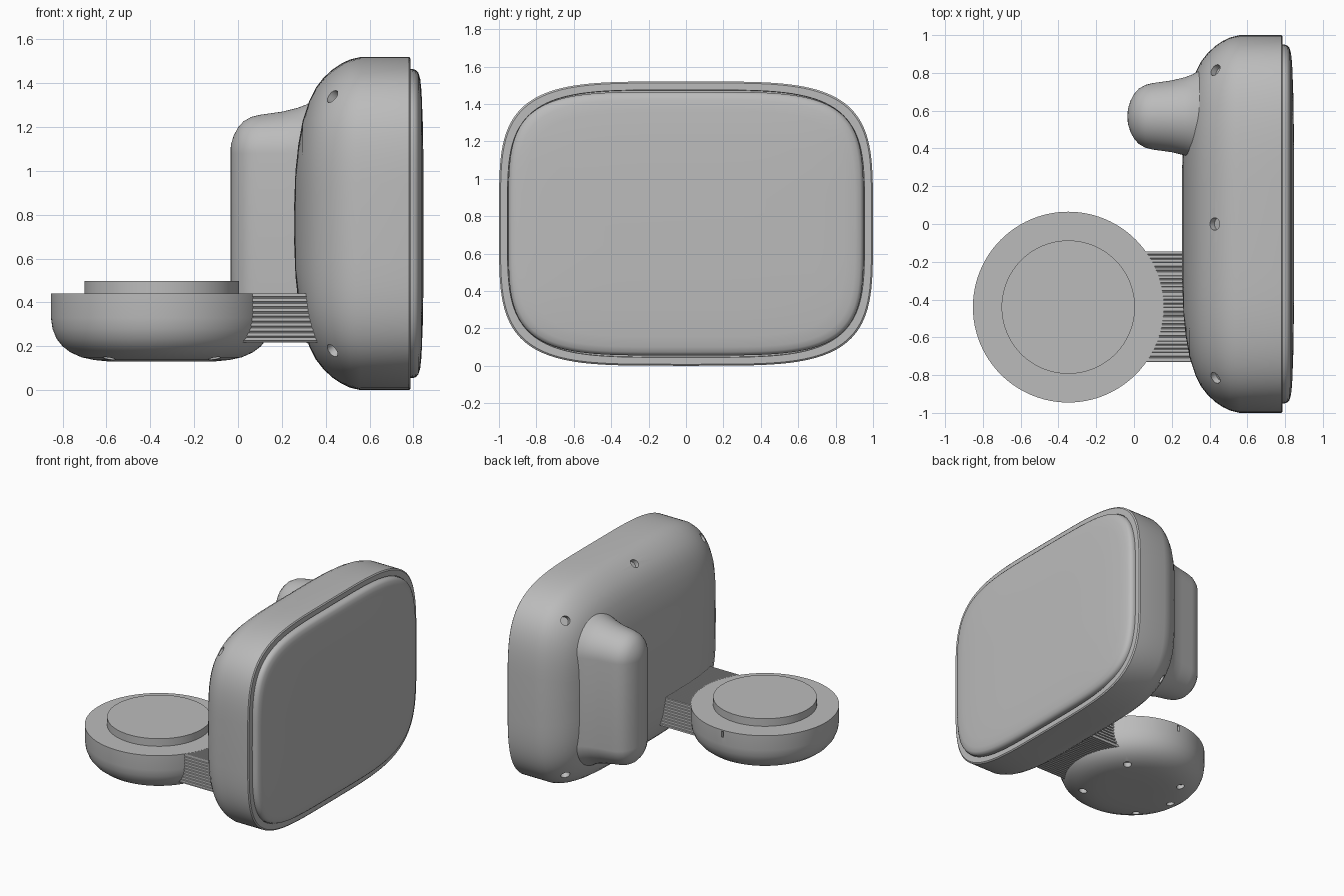
import bpy, bmesh, math
from mathutils import Vector

cube = bpy.data.objects.get("Cube")
if cube:
    bpy.data.objects.remove(cube, do_unlink=True)

grey = bpy.data.materials.new("plain grey")
grey.use_nodes = True
grey.diffuse_color = (0.5, 0.5, 0.5, 1)
grey.node_tree.nodes["Principled BSDF"].inputs["Base Color"].default_value = (0.5, 0.5, 0.5, 1)


def loft(name, rings):
    """Skin a list of equal closed rings and cap both ends."""
    bm = bmesh.new()
    loops = [[bm.verts.new(p) for p in ring] for ring in rings]
    n = len(loops[0])
    for a, b in zip(loops, loops[1:]):
        for i in range(n):
            j = (i + 1) % n
            bm.faces.new((a[i], a[j], b[j], b[i]))
    bm.faces.new(loops[0])
    bm.faces.new(loops[-1])
    bmesh.ops.recalc_face_normals(bm, faces=bm.faces)
    mesh = bpy.data.meshes.new(name)
    bm.to_mesh(mesh)
    bm.free()
    mesh.materials.append(grey)
    obj = bpy.data.objects.new(name, mesh)
    bpy.context.collection.objects.link(obj)
    return obj


def activate(obj):
    bpy.ops.object.select_all(action="DESELECT")
    obj.select_set(True)
    bpy.context.view_layer.objects.active = obj


def smooth(obj, angle=35):
    activate(obj)
    bpy.ops.object.shade_smooth_by_angle(angle=math.radians(angle))


def turn(count, func):
    return [func(2 * math.pi * i / count) for i in range(count)]


def rounded(x, a, b, n):
    """Superellipse ring in the YZ plane, around the middle of the body."""
    def point(t):
        c, s = math.cos(t), math.sin(t)
        return (x, math.copysign(a * abs(c) ** (2 / n), c),
                CZ + math.copysign(b * abs(s) ** (2 / n), s))
    return turn(128, point)


def disc(x, y, z, r):
    return turn(96, lambda t: (x + r * math.cos(t), y + r * math.sin(t), z))


def cut(obj, cutter):
    cutter.hide_render = True
    mod = obj.modifiers.new("hole", "BOOLEAN")
    mod.operation, mod.solver, mod.object = "DIFFERENCE", "EXACT", cutter
    activate(obj)
    bpy.ops.object.modifier_apply(modifier=mod.name)
    bpy.data.objects.remove(cutter, do_unlink=True)


def drill(obj, pos, axis, r=0.033, depth=0.07):
    """Cut a small round blind hole along an axis."""
    rot = Vector(axis).to_track_quat("Z", "Y")
    rings = [[Vector(pos) + rot @ Vector((r * math.cos(t * math.pi / 12),
                                          r * math.sin(t * math.pi / 12), h))
              for t in range(24)] for h in (-depth / 2, depth / 2)]
    cut(obj, loft("hole_cutter", rings))


CZ = 0.76

# Main shell: domed back, straight rim, shallow recess for the panel
shell_profile = [(0.255, 0.70), (0.262, 0.52), (0.275, 0.40), (0.295, 0.29),
                 (0.325, 0.20), (0.355, 0.14), (0.39, 0.095), (0.43, 0.058),
                 (0.47, 0.031), (0.51, 0.012), (0.56, 0.0), (0.78, 0.0),
                 (0.787, 0.008), (0.787, 0.045), (0.765, 0.047)]
shell = loft("shell", [rounded(x, 1 - d, CZ - d, 4.2) for x, d in shell_profile])

# Screw holes at the corners and the middle of the long edges
for sz in (-1, 1):
    for sy in (-1, 1):
        drill(shell, (0.43, 0.815 * sy, CZ + 0.58 * sz), (0.7, -0.4 * sy, -0.55 * sz))
    drill(shell, (0.425, 0, CZ + 0.70 * sz), (0.7, 0, -0.7 * sz))
smooth(shell)

# Front panel with a softly domed face
panel_profile = [(0.76, 0.0), (0.797, 0.0), (0.812, 0.005), (0.823, 0.018),
                 (0.831, 0.045), (0.837, 0.10), (0.843, 0.25), (0.847, 0.5)]
smooth(loft("panel", [rounded(x, 0.95 - d, 0.705 - d, 4.4) for x, d in panel_profile]))


# Rounded upright grip on the back
def stadium(x, w):
    return turn(64, lambda t: (x, 0.57 + w * math.cos(t),
                               CZ + math.copysign(0.32, math.sin(t)) + w * math.sin(t)))


grip_profile = [(0.36, 0.25), (0.31, 0.222), (0.27, 0.207), (0.2, 0.19),
                (0.1, 0.176), (0.06, 0.166), (0.025, 0.146), (0, 0.118),
                (-0.02, 0.08), (-0.032, 0.04), (-0.035, 0.01)]
smooth(loft("grip", [stadium(x, w) for x, w in grip_profile]), 50)

# Round base with a bowl-shaped underside
PX, PY = -0.348, -0.44
base_profile = [(0.13, 0.15), (0.132, 0.25), (0.138, 0.31), (0.15, 0.365),
                (0.172, 0.415), (0.2, 0.452), (0.235, 0.48), (0.28, 0.498),
                (0.33, 0.505), (0.44, 0.505)]
base = loft("base", [disc(PX, PY, z, r) for z, r in base_profile])
for deg in (45, 135, 178, 225, 315):
    a = math.radians(deg)
    drill(base, (PX + 0.34 * math.cos(a), PY + 0.34 * math.sin(a), 0.14), (0, 0, 1), 0.028)

# Small slot in the side of the base
slot = [[(PX + sx * 0.008, PY + 0.5 + sy * 0.02, z)
         for sx, sy in ((-1, -1), (1, -1), (1, 1), (-1, 1))] for z in (0.385, 0.43)]
cut(base, loft("slot_cutter", slot))
smooth(base)

# Raised pad on the base
smooth(loft("pad", [disc(PX, PY, z, 0.353) for z in (0.43, 0.497)]))


# Ribbed connecting arm: a box section with fine ridges running along x
def ribbed(x):
    corners = [Vector(c) for c in ((-0.73, 0.217), (-0.145, 0.217), (-0.145, 0.44), (-0.73, 0.44))]
    ring = []
    for i, p in enumerate(corners):
        edge = corners[(i + 1) % 4] - p
        inward = Vector((-edge.y, edge.x)).normalized() * 0.007
        ribs = round(edge.length / 0.022)
        for k in range(ribs):
            for f, groove in ((0, 0), (0.6, 0), (0.7, 1), (0.9, 1)):
                q = p + edge * ((k + f) / ribs) + inward * groove
                ring.append((x, q.x, q.y))
    return ring


loft("arm", [ribbed(x) for x in (0.0, 0.4)])
